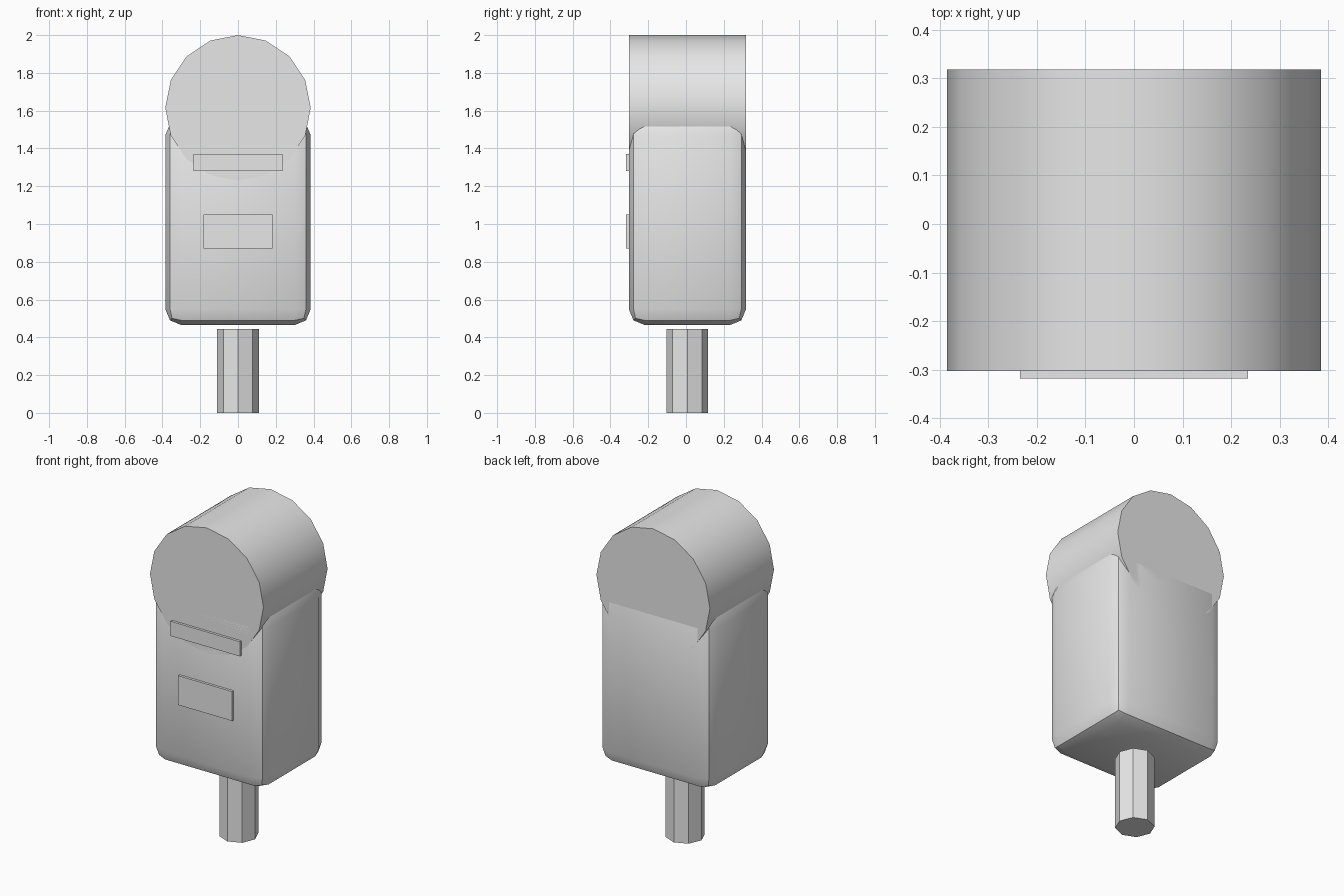
import bpy, bmesh, math
from mathutils import Matrix, Vector

if "Cube" in bpy.data.objects:
    bpy.data.objects.remove(bpy.data.objects["Cube"], do_unlink=True)

grey = bpy.data.materials.new("light grey")
grey.use_nodes = True
grey.diffuse_color = (0.8, 0.8, 0.8, 1)
grey.node_tree.nodes["Principled BSDF"].inputs["Base Color"].default_value = (0.8, 0.8, 0.8, 1)


def finish(name, bm):
    """Turn a bmesh into a grey object, smooth below 30 degrees."""
    bmesh.ops.recalc_face_normals(bm, faces=bm.faces)
    mesh = bpy.data.meshes.new(name)
    bm.to_mesh(mesh)
    bm.free()
    mesh.materials.append(grey)
    obj = bpy.data.objects.new(name, mesh)
    bpy.context.collection.objects.link(obj)
    bpy.ops.object.select_all(action='DESELECT')
    obj.select_set(True)
    bpy.context.view_layer.objects.active = obj
    bpy.ops.object.shade_smooth_by_angle(angle=math.radians(30))


def box(name, low, high, bevel=0):
    low, high = Vector(low), Vector(high)
    bm = bmesh.new()
    bmesh.ops.create_cube(bm, size=1, matrix=Matrix.Translation((low + high) / 2)
                          @ Matrix.Diagonal((high - low).to_4d()))
    if bevel:
        bmesh.ops.bevel(bm, geom=bm.edges[:], offset=bevel, segments=2,
                        profile=0.5, affect='EDGES')
    finish(name, bm)


def cylinder(name, sides, radius, depth, matrix):
    bm = bmesh.new()
    bmesh.ops.create_cone(bm, cap_ends=True, segments=sides, radius1=radius,
                          radius2=radius, depth=depth, matrix=matrix)
    finish(name, bm)


FRONT, BACK = -0.303, 0.318
MID = (FRONT + BACK) / 2

# Post, standing just below the body
cylinder("post", 8, 0.11, 0.445, Matrix.Translation((0, MID, 0.2225)))

# Body with rounded edges, and the barrel-shaped top lying front to back
box("body", (-0.385, FRONT, 0.465), (0.385, BACK, 1.555), bevel=0.085)
cylinder("rounded_top", 16, 0.385, BACK - FRONT,
         Matrix.Translation((0, MID, 1.615)) @ Matrix.Rotation(math.pi / 2, 4, 'X'))

# Plates on the front
box("slot_plate", (-0.235, -0.318, 1.28), (0.235, FRONT + 0.01, 1.37))
box("label_plate", (-0.183, -0.318, 0.87), (0.183, FRONT + 0.01, 1.05))
